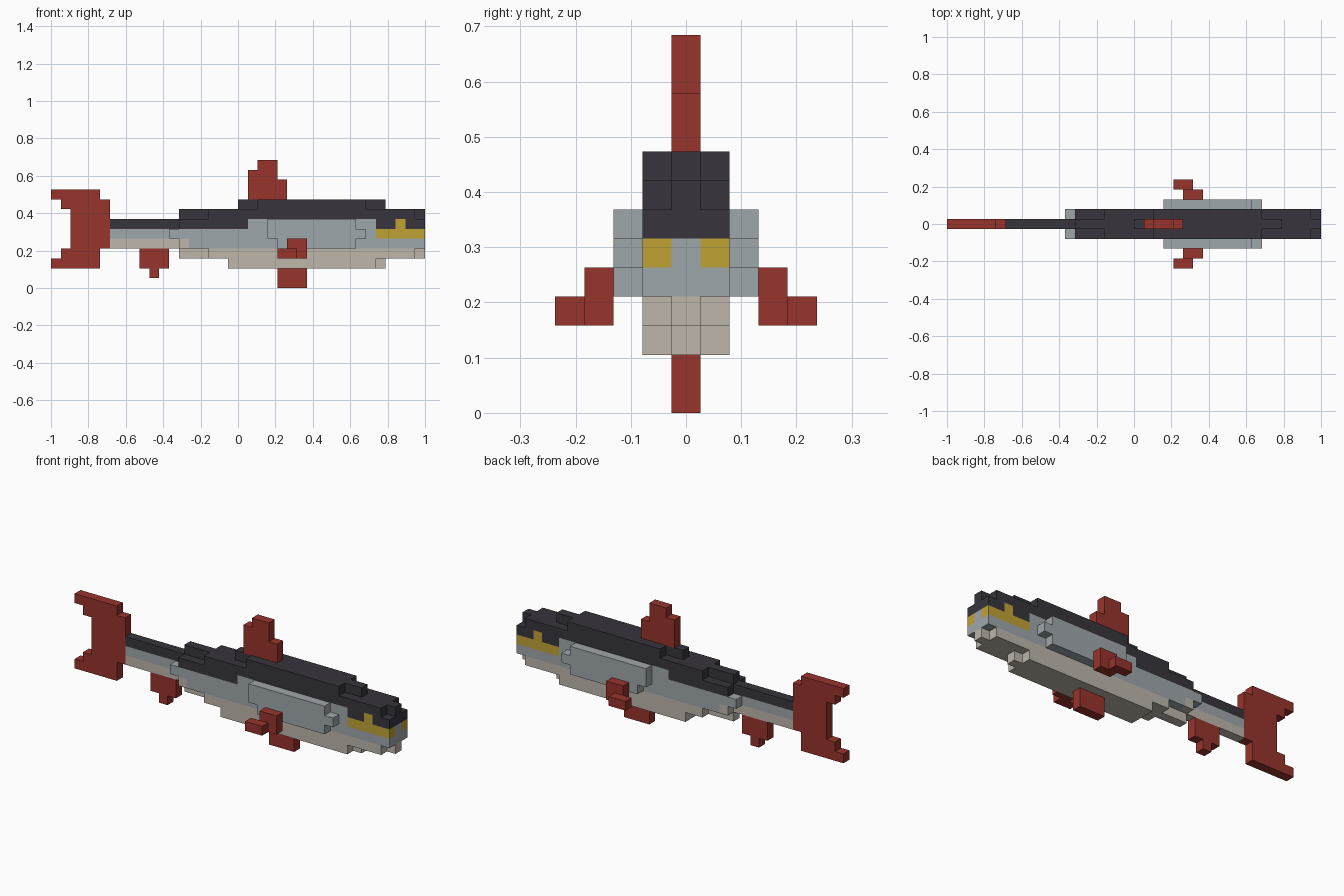
import bpy, bmesh, math
from mathutils import Vector

if "Cube" in bpy.data.objects:
    bpy.data.objects.remove(bpy.data.objects["Cube"])

U = 2 / 38  # one block; the body is 38 blocks long

COLOURS = {
    "fin red": (0.31, 0.034, 0.025),
    "back charcoal": (0.038, 0.035, 0.046),
    "flank grey": (0.345, 0.385, 0.41),
    "belly beige": (0.51, 0.47, 0.41),
    "cheek yellow": (0.53, 0.36, 0.036),
}
RED, DARK, GREY, BEIGE, YELLOW = range(5)
MATS = []
for name, rgb in COLOURS.items():
    m = bpy.data.materials.new(name)
    m.use_nodes = True
    m.diffuse_color = (*rgb, 1)
    bsdf = m.node_tree.nodes["Principled BSDF"]
    bsdf.inputs["Base Color"].default_value = (*rgb, 1)
    bsdf.inputs["Roughness"].default_value = 0.8
    MATS.append(m)


def cells_of(boxes):
    """Blocks covered by boxes (x0, x1, y0, y1, z0, z1); row y = 0 is the centre line."""
    return {(x, y, z) for x0, x1, y0, y1, z0, z1 in boxes
            for x in range(x0, x1) for y in range(y0, y1 + 1) for z in range(z0, z1)}


def build(name, boxes, colour):
    """Closed skin around the blocks, coloured by a fixed index or a rule."""
    cells = cells_of(boxes)
    rule = colour if callable(colour) else (lambda x, y, z: colour)
    bm = bmesh.new()
    for c in cells:
        centre = Vector((c[0] + 0.5, c[1], c[2] + 0.5))
        for axis in range(3):
            for s in (-1, 1):
                n = list(c)
                n[axis] += s
                if tuple(n) in cells:
                    continue
                a, b = (axis + 1) % 3, (axis + 2) % 3
                corners = []
                for p, q in ((-1, -1), (1, -1), (1, 1), (-1, 1)):
                    v = centre.copy()
                    v[axis] += 0.5 * s
                    v[a] += 0.5 * p * s
                    v[b] += 0.5 * q
                    corners.append(bm.verts.new(((v.x - 19) * U, v.y * U, v.z * U)))
                bm.faces.new(corners).material_index = rule(*c)
    bmesh.ops.remove_doubles(bm, verts=bm.verts, dist=U * 0.01)
    # merge flat runs of one colour into single faces
    bmesh.ops.dissolve_limit(bm, angle_limit=math.radians(1), verts=bm.verts,
                             edges=bm.edges, delimit={'MATERIAL'})
    mesh = bpy.data.meshes.new(name)
    bm.to_mesh(mesh)
    bm.free()
    for m in MATS:
        mesh.materials.append(m)
    ob = bpy.data.objects.new(name, mesh)
    bpy.context.collection.objects.link(ob)
    return ob


def body_colour(x, y, z):
    if z >= 7:
        return DARK
    if z == 6:
        if y and x == 35:
            return YELLOW
        return GREY if y and 20 <= x < 33 else DARK
    if z == 5:
        return YELLOW if y and x >= 33 else GREY
    if z == 4:
        return BEIGE if x < 14 else GREY
    return BEIGE


# Body: stepped layers, each with a narrow nose and tail tip
build("body", [
    (18, 33, -1, 1, 2, 3), (33, 34, 0, 0, 2, 3),
    (16, 37, -1, 1, 3, 4), (13, 38, 0, 0, 3, 4),
    (13, 38, -1, 1, 4, 7), (12, 13, -1, 1, 5, 6),
    (6, 13, 0, 0, 4, 7),
    (16, 37, -1, 1, 7, 8), (13, 38, 0, 0, 7, 8),
    (21, 32, -1, 1, 8, 9), (19, 34, 0, 0, 8, 9),
], body_colour)

# Fins on the centre line
build("tail_fin", [
    (0, 5, 0, 0, 2, 3), (1, 5, 0, 0, 3, 4), (2, 6, 0, 0, 4, 8),
    (1, 6, 0, 0, 8, 9), (0, 5, 0, 0, 9, 10)], RED)
build("dorsal_fin", [
    (20, 24, 0, 0, 9, 11), (20, 23, 0, 0, 11, 12), (21, 23, 0, 0, 12, 13)], RED)
build("belly_fin", [(23, 26, 0, 0, 0, 2)], RED)
build("rear_belly_fin", [(9, 12, 0, 0, 2, 4), (10, 11, 0, 0, 1, 2)], RED)

# Paired flank bulges and side fins
for side, s in (("right", -1), ("left", 1)):
    build(side + "_flank", [
        (22, 31, 2 * s, 2 * s, 6, 7), (22, 32, 2 * s, 2 * s, 5, 6),
        (23, 31, 2 * s, 2 * s, 4, 5)], GREY)
    build(side + "_side_fin", [
        (24, 26, 3 * s, 3 * s, 3, 5), (23, 25, 4 * s, 4 * s, 3, 4)], RED)
